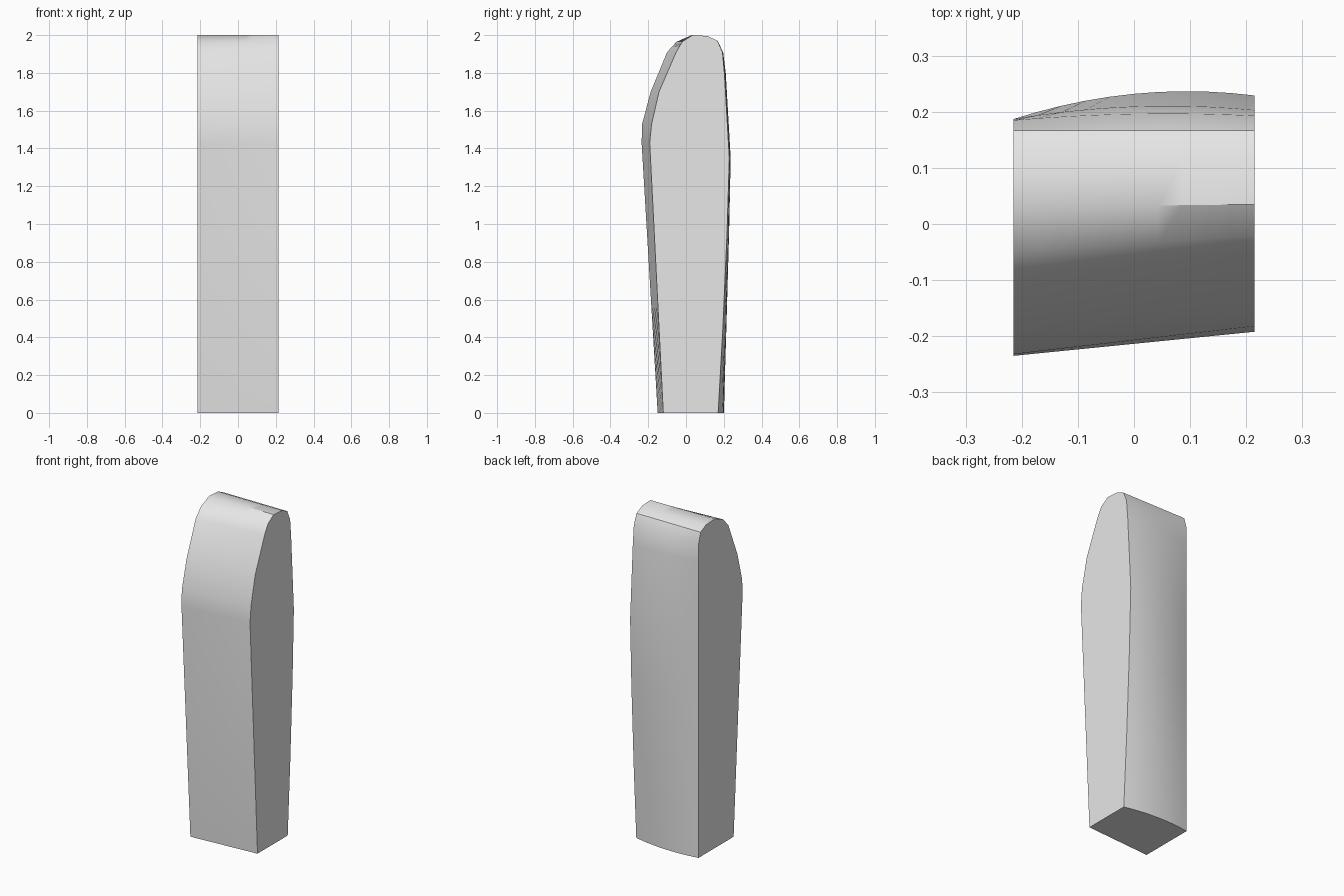
import bpy
import bmesh
import math

cube = bpy.data.objects.get("Cube")
if cube:
    bpy.data.objects.remove(cube, do_unlink=True)

HALF_WIDTH = 0.215
COLUMNS = 10
BULGE = 0.024

# Side profile, from front foot over the top to back foot:
# height, depth at the -x side, depth at the +x side, share of back bulge
PROFILE = [
    (0.0, -0.15, -0.12, 0),
    (1.43, -0.235, -0.192, 0),
    (1.53, -0.232, -0.182, 0),
    (1.70, -0.187, -0.143, 0),
    (1.91, -0.10, -0.052, 0),
    (1.965, -0.05, -0.02, 0),
    (2.0, 0.03, 0.035, 0),
    (1.995, 0.115, 0.115, 0),
    (1.97, 0.167, 0.167, 0),
    (1.91, 0.185, 0.193, 0.3),
    (1.80, 0.187, 0.203, 0.6),
    (1.35, 0.187, 0.229, 1),
    (0.95, 0.187, 0.217, 1),
    (0.45, 0.187, 0.195, 0.95),
    (0.0, 0.187, 0.17, 0.9),
]

# Single flat colour
grey = bpy.data.materials.new("light_grey")
grey.use_nodes = True
colour = (0.8, 0.8, 0.8, 1)
grey.diffuse_color = colour
grey.node_tree.nodes["Principled BSDF"].inputs["Base Color"].default_value = colour

# Loft the profile from one side to the other, bulging the back face
bm = bmesh.new()
rings = []
for i in range(COLUMNS + 1):
    t = i / COLUMNS
    x = HALF_WIDTH * (2 * t - 1)
    arch = BULGE * (1 - (2 * t - 1) ** 2)
    rings.append([bm.verts.new((x, a + (b - a) * t + arch * share, z))
                  for z, a, b, share in PROFILE])

count = len(PROFILE)
for near, far in zip(rings, rings[1:]):
    for j in range(count):
        k = (j + 1) % count
        bm.faces.new((near[j], near[k], far[k], far[j]))

# Flat side faces
bm.faces.new(rings[0])
bm.faces.new(rings[-1])
bmesh.ops.recalc_face_normals(bm, faces=bm.faces)

mesh = bpy.data.meshes.new("tapered_block")
bm.to_mesh(mesh)
bm.free()
mesh.materials.append(grey)
block = bpy.data.objects.new("tapered_block", mesh)
bpy.context.collection.objects.link(block)

# Smooth the rounded top and back, keep the outline crisp
bpy.ops.object.select_all(action="DESELECT")
block.select_set(True)
bpy.context.view_layer.objects.active = block
bpy.ops.object.shade_smooth_by_angle(angle=math.radians(32))
